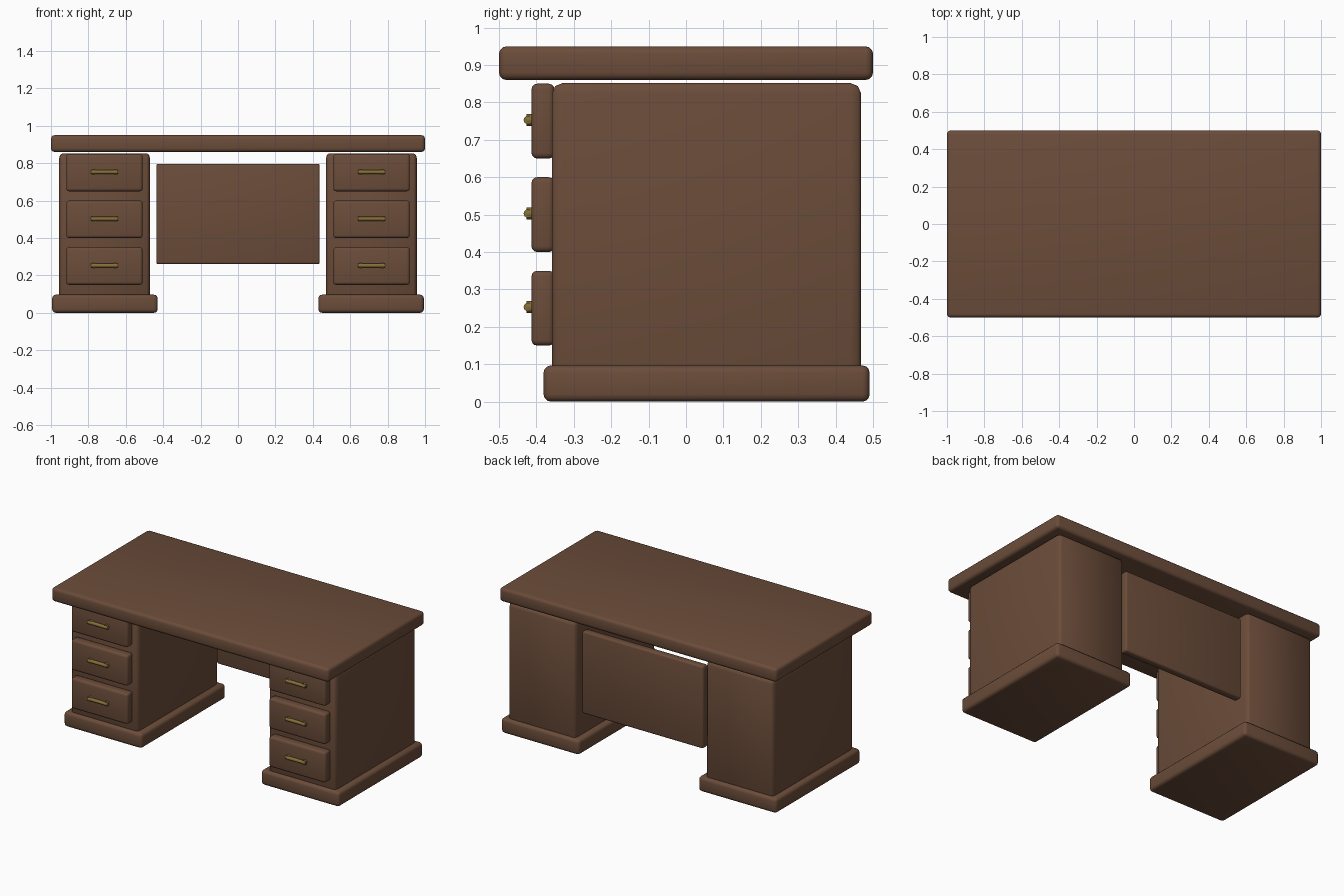
import bpy, math

if "Cube" in bpy.data.objects:
    bpy.data.objects.remove(bpy.data.objects["Cube"])


def material(name, rgb):
    m = bpy.data.materials.new(name)
    m.diffuse_color = (*rgb, 1)
    m.use_nodes = True
    m.node_tree.nodes["Principled BSDF"].inputs["Base Color"].default_value = m.diffuse_color
    return m


WOOD = material("dark_walnut", (0.147, 0.073, 0.042))
BRASS = material("aged_brass", (0.24, 0.16, 0.04))


def box(name, lo, hi, bevel, segments=3, stretch=False, sharp=False):
    """Rounded box between two corners; stretch makes the bevel follow the box proportions."""
    bpy.ops.mesh.primitive_cube_add(size=1, location=[(a + b) / 2 for a, b in zip(lo, hi)])
    ob = bpy.context.object
    ob.name = name
    ob.scale = [b - a for a, b in zip(lo, hi)]
    if not stretch:
        bpy.ops.object.transform_apply(location=False, rotation=False, scale=True)
    mod = ob.modifiers.new("rounded_edges", 'BEVEL')
    mod.width = bevel
    mod.segments = segments
    mod.limit_method = 'NONE'
    ob.data.materials.append(WOOD)
    bpy.ops.object.shade_smooth()
    return ob


def rod(name, centre, radius, length, rotation):
    bpy.ops.mesh.primitive_cylinder_add(vertices=16, radius=radius, depth=length,
                                        location=centre, rotation=rotation)
    ob = bpy.context.object
    ob.name = name
    ob.data.materials.append(BRASS)
    bpy.ops.object.shade_smooth_by_angle(angle=math.radians(40))
    return ob


# Desk top
box("desk_top", (-1, -0.5, 0.86), (1, 0.5, 0.95), 0.02)

# Panel across the back of the knee space
box("modesty_panel", (-0.437, 0.40, 0.26), (0.437, 0.45, 0.797), 0.012)

for side, s in (("left", -1), ("right", 1)):
    def span(a, b):
        return sorted((s * a, s * b))

    # Pedestal cabinet and its plinth
    x0, x1 = span(0.47, 0.957)
    box(side + "_pedestal", (x0, -0.358, 0.05), (x1, 0.468, 0.852), 0.035, 2, stretch=True)
    x0, x1 = span(0.43, 0.994)
    box(side + "_plinth", (x0, -0.381, 0), (x1, 0.491, 0.097), 0.02)

    # Three drawers, each with a bar handle on two posts
    x0, x1 = span(0.51, 0.918)
    for i, z in enumerate((0.25, 0.50, 0.75), 1):
        tag = f"{side}_drawer_{i}"
        box(tag, (x0, -0.413, z - 0.1), (x1, -0.352, z + 0.1), 0.015)
        cx = s * 0.714
        rod(tag + "_handle_bar", (cx, -0.423, z + 0.003), 0.011, 0.145, (0, math.pi / 2, 0))
        for dx in (-0.058, 0.058):
            rod(tag + "_handle_post", (cx + dx, -0.417, z + 0.003), 0.016, 0.018, (math.pi / 2, 0, 0))
